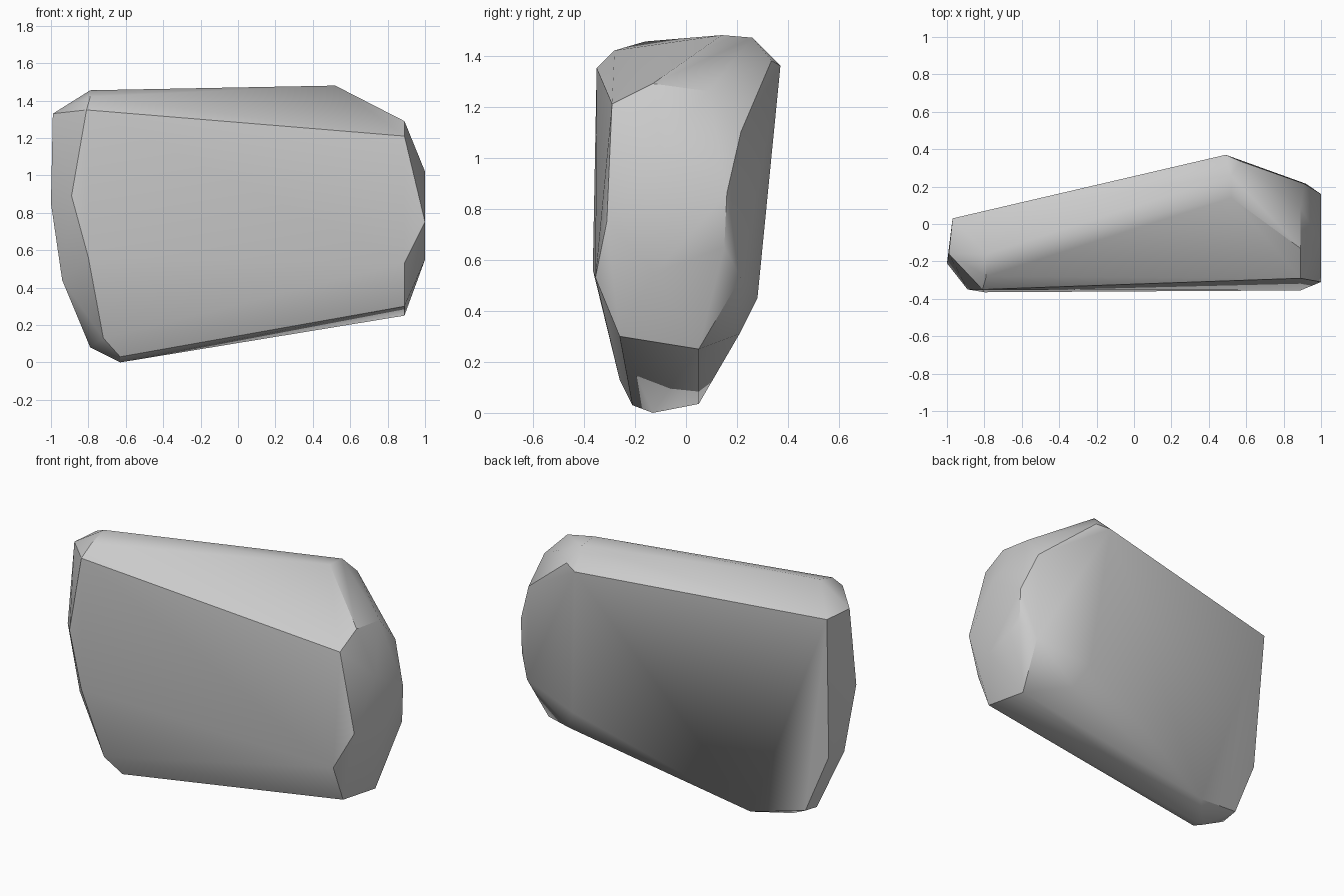
import bpy, bmesh, math

cube = bpy.data.objects.get("Cube")
if cube:
    bpy.data.objects.remove(cube, do_unlink=True)

stone = bpy.data.materials.new("stone_grey")
stone.use_nodes = True
GREY = (0.6, 0.6, 0.6, 1)
stone.diffuse_color = GREY
stone.node_tree.nodes["Principled BSDF"].inputs["Base Color"].default_value = GREY

# Corners of the slab, grouped by side
thick_end = [
    (.89, -.29, 1.21), (.89, -.13, 1.29), (.89, .09, 1.26), (.91, .215, 1.1),
    (1, -.1, 1.02), (1, .16, .86), (1, .15, .65), (1, -.31, .75), (1, -.12, .55),
    (.89, -.355, .53), (.89, -.26, .3), (.89, .05, .25), (.92, .215, .53)]
crest = [(.52, .14, 1.48), (.52, .26, 1.47), (.57, .335, 1.38), (.49, .37, 1.36)]
thin_end = [
    (-.81, -.35, 1.35), (-.79, -.28, 1.42), (-.79, -.16, 1.455),
    (-.99, -.16, 1.33), (-.97, .03, 1.33), (-1, -.21, .85), (-.89, -.35, .89),
    (-.8, -.365, .56), (-.94, -.18, .44), (-.94, -.03, .46)]
underside = [
    (-.63, -.21, .03), (-.72, -.26, .13), (-.63, -.13, 0), (-.79, -.13, .08),
    (-.79, -.02, .1), (-.47, .05, .035), (.64, .21, .31), (.57, .28, .45)]

# Rock is the convex shell around the corners
bm = bmesh.new()
for co in thick_end + crest + thin_end + underside:
    bm.verts.new(co)
bmesh.ops.convex_hull(bm, input=bm.verts[:])
loose = [v for v in bm.verts if not v.link_faces]
bmesh.ops.delete(bm, geom=loose, context='VERTS')
bmesh.ops.recalc_face_normals(bm, faces=bm.faces[:])

mesh = bpy.data.meshes.new("rock_slab")
bm.to_mesh(mesh)
bm.free()
mesh.materials.append(stone)
rock = bpy.data.objects.new("rock_slab", mesh)
bpy.context.collection.objects.link(rock)

# Soft facets with crisp main ridges
bpy.ops.object.select_all(action='DESELECT')
rock.select_set(True)
bpy.context.view_layer.objects.active = rock
bpy.ops.object.shade_smooth_by_angle(angle=math.radians(33))
